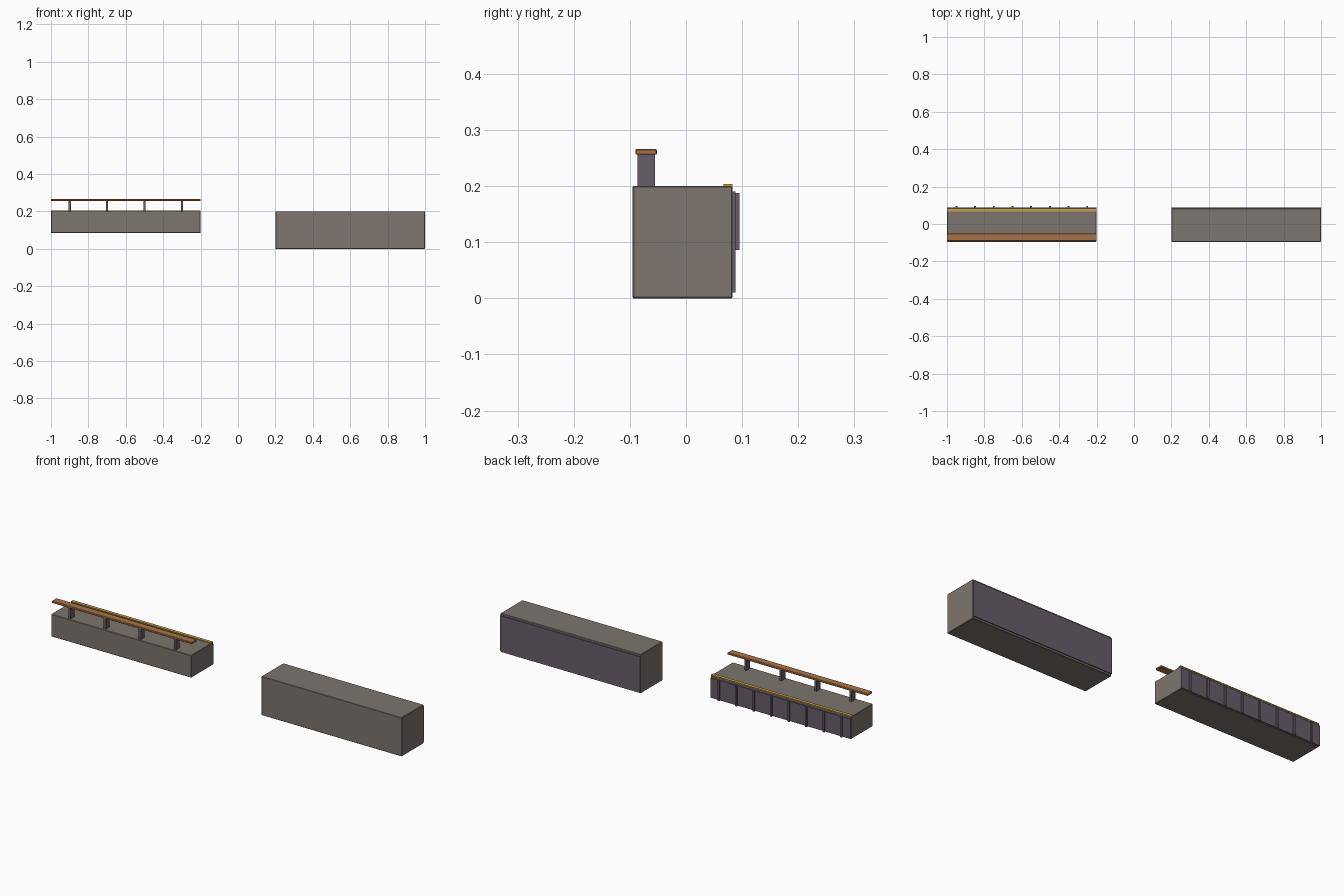
import bpy

if "Cube" in bpy.data.objects:
    bpy.data.objects.remove(bpy.data.objects["Cube"])


def material(name, rgb):
    m = bpy.data.materials.new(name)
    m.diffuse_color = (*rgb, 1)
    m.use_nodes = True
    m.node_tree.nodes["Principled BSDF"].inputs["Base Color"].default_value = m.diffuse_color
    return m


STONE = material("grey_stone", (0.205, 0.178, 0.156))
PURPLE = material("dark_purple", (0.14, 0.11, 0.145))
WOOD = material("brown_wood", (0.40, 0.17, 0.06))
YELLOW = material("yellow_edge", (0.61, 0.36, 0.06))


def box(name, x, y, z, mat, bevel=0.0):
    """Box from (min, max) ranges on each axis."""
    bpy.ops.mesh.primitive_cube_add(size=1, location=[(a + b) / 2 for a, b in (x, y, z)])
    ob = bpy.context.object
    ob.name = name
    ob.scale = [b - a for a, b in (x, y, z)]
    bpy.ops.object.transform_apply(location=False, rotation=False, scale=True)
    ob.data.materials.append(mat)
    if bevel:
        mod = ob.modifiers.new("bevel", "BEVEL")
        mod.width = bevel
        mod.segments = 1
    return ob


LEFT, RIGHT = (-1.0, -0.2), (0.2, 1.0)
BODY_Y = (-0.095, 0.083)

# Plain tall block with back panel
box("tall_block", RIGHT, BODY_Y, (0.0, 0.2), STONE, 0.002)
box("tall_back_panel", RIGHT, (0.082, 0.088), (0.01, 0.19), PURPLE)

# Raised platform block with back panel and yellow edge strip
box("platform_block", LEFT, BODY_Y, (0.085, 0.2), STONE, 0.002)
box("platform_back_panel", LEFT, (0.082, 0.088), (0.088, 0.19), PURPLE)
box("yellow_edge_strip", LEFT, (0.067, 0.083), (0.199, 0.204), YELLOW)

# Ribs on the platform back
for i in range(8):
    cx = -0.95 + 0.1 * i
    box(f"back_rib_{i + 1}", (cx - 0.005, cx + 0.005), (0.087, 0.095), (0.086, 0.188), PURPLE)

# Railing posts and handrail
for i in range(4):
    cx = -0.9 + 0.2 * i
    box(f"rail_post_{i + 1}", (cx - 0.006, cx + 0.006), (-0.086, -0.055), (0.199, 0.257), PURPLE)
box("handrail", LEFT, (-0.09, -0.052), (0.256, 0.266), WOOD, 0.0015)
